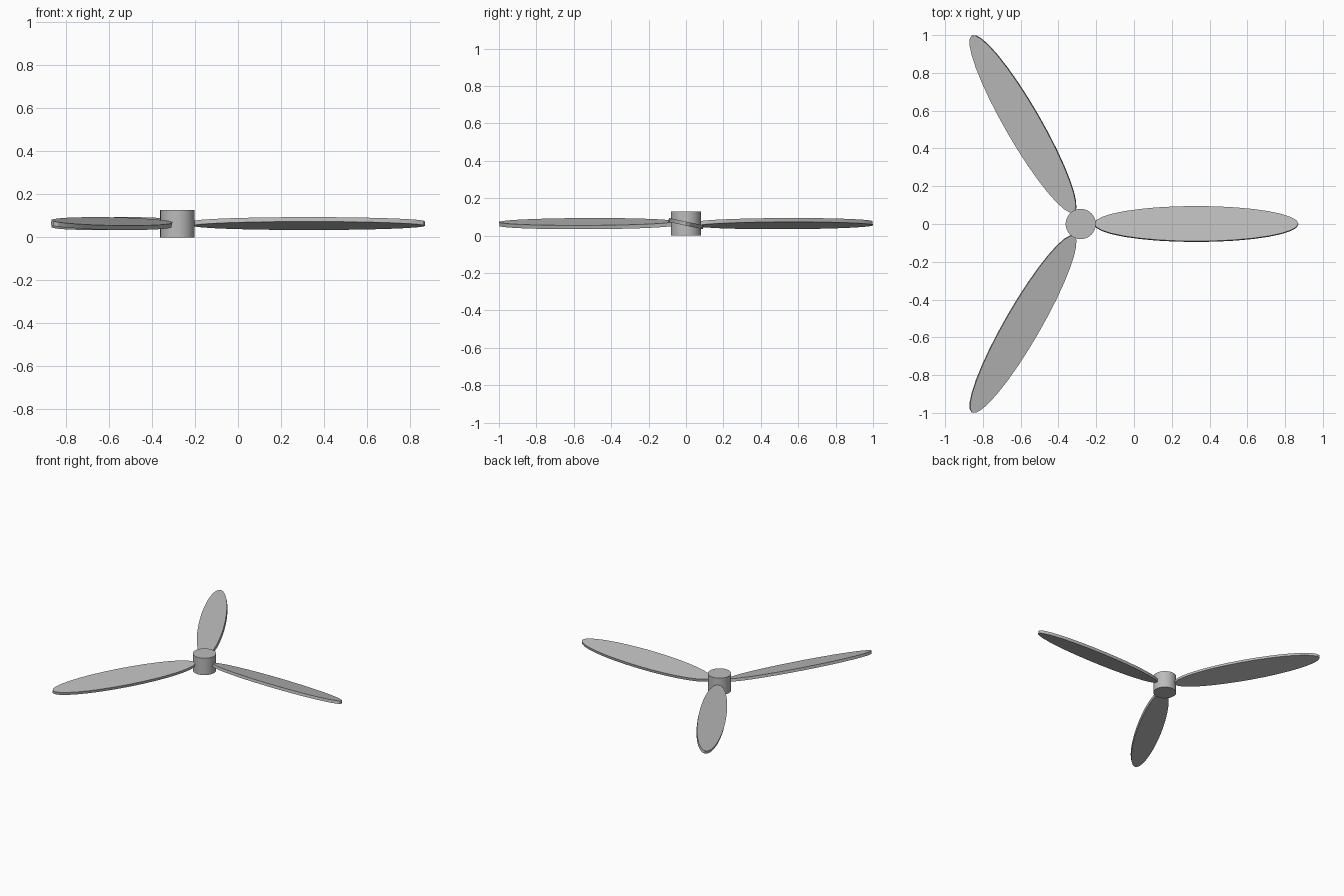
import bpy
from math import radians
from mathutils import Matrix

cube = bpy.data.objects.get("Cube")
if cube:
    bpy.data.objects.remove(cube, do_unlink=True)

HUB = Matrix.Translation((-0.282, 0, 0.064))

grey = bpy.data.materials.new("light_grey")
grey.use_nodes = True
grey.diffuse_color = (0.5, 0.5, 0.5, 1)
grey.node_tree.nodes["Principled BSDF"].inputs["Base Color"].default_value = (0.5, 0.5, 0.5, 1)


def disc(name, size, placement):
    """Cylinder with half-sizes baked in, placed relative to the hub centre."""
    bpy.ops.mesh.primitive_cylinder_add(vertices=32, radius=1, depth=2)
    ob = bpy.context.object
    ob.name = name
    ob.data.transform(Matrix.Diagonal((*size, 1)))
    ob.matrix_world = HUB @ placement
    ob.data.materials.append(grey)
    bpy.ops.object.shade_smooth_by_angle(angle=radians(30))
    return ob


# Central hub
disc("hub", (0.08, 0.08, 0.064), Matrix.Identity(4))

# Three pitched elliptical blades
for i, name in enumerate(("left_blade", "back_blade", "front_blade")):
    spin = Matrix.Rotation(radians(120 * i), 4, "Z")
    pitch = Matrix.Rotation(radians(-12), 4, "X")
    disc(name, (0.54, 0.095, 0.0105), spin @ Matrix.Translation((0.612, 0, 0)) @ pitch)
